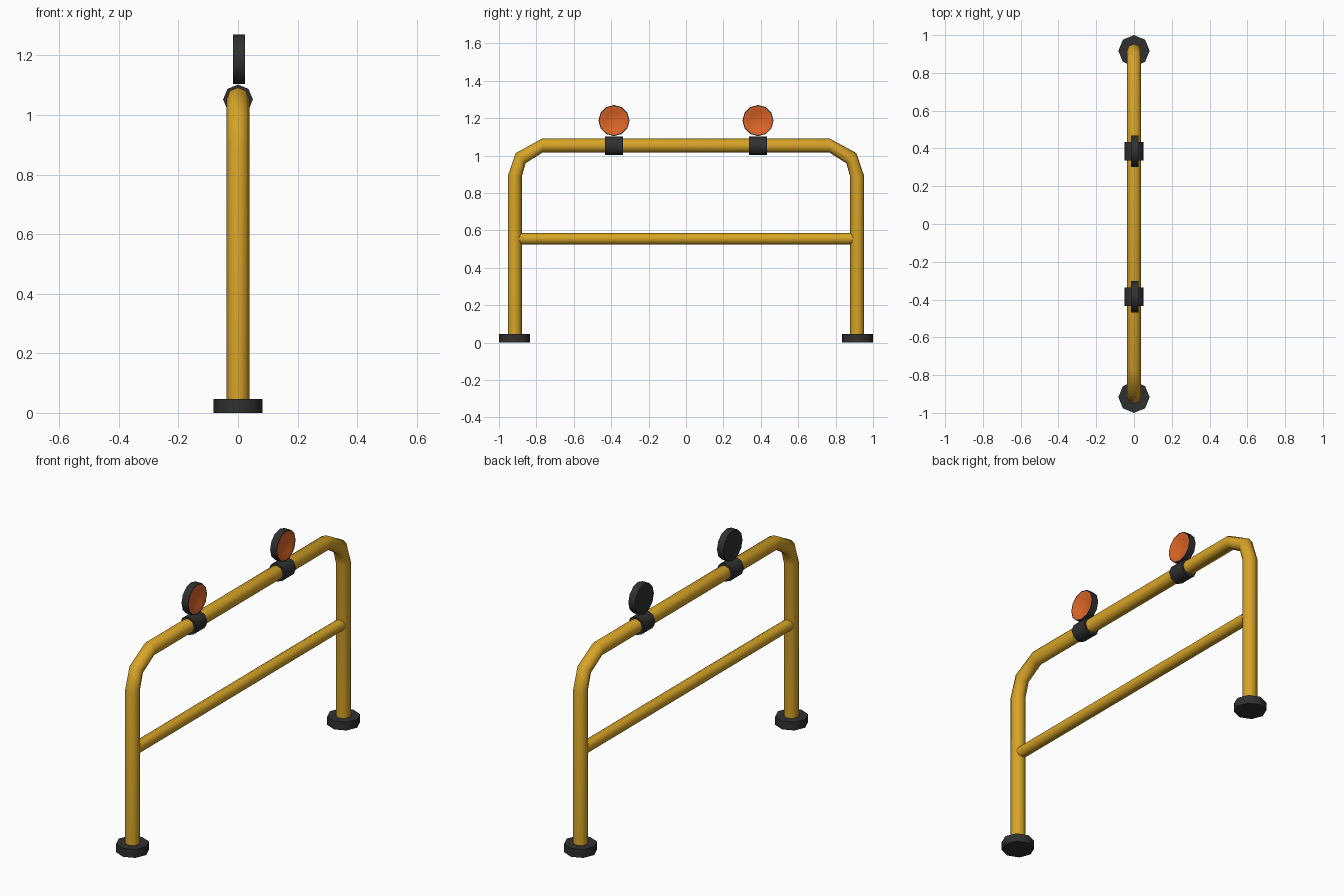
import bpy, bmesh, math
from mathutils import Vector

if "Cube" in bpy.data.objects:
    bpy.data.objects.remove(bpy.data.objects["Cube"])


def material(name, rgb):
    m = bpy.data.materials.new(name)
    m.diffuse_color = (*rgb, 1)
    m.use_nodes = True
    m.node_tree.nodes["Principled BSDF"].inputs["Base Color"].default_value = m.diffuse_color
    return m


YELLOW = material("safety yellow", (0.68, 0.37, 0.02))
BLACK = material("black rubber", (0.03, 0.03, 0.03))
ORANGE = material("orange reflector", (0.72, 0.13, 0.02))


def rings_mesh(name, rings, mats, rule=None, angle=50):
    """Skin a list of vertex rings, cap the ends, shade by angle."""
    bm = bmesh.new()
    loops = [[bm.verts.new(p) for p in r] for r in rings]
    n = len(loops[0])
    for k, (a, b) in enumerate(zip(loops, loops[1:])):
        for i in range(n):
            j = (i + 1) % n
            f = bm.faces.new((a[i], a[j], b[j], b[i]))
            f.material_index = rule(k) if rule else 0
    bm.faces.new(loops[0][::-1])
    end = bm.faces.new(loops[-1])
    end.material_index = rule(len(loops) - 1) if rule else 0
    bmesh.ops.recalc_face_normals(bm, faces=bm.faces)
    me = bpy.data.meshes.new(name)
    bm.to_mesh(me)
    bm.free()
    for m in mats:
        me.materials.append(m)
    ob = bpy.data.objects.new(name, me)
    bpy.context.collection.objects.link(ob)
    bpy.ops.object.select_all(action='DESELECT')
    bpy.context.view_layer.objects.active = ob
    ob.select_set(True)
    bpy.ops.object.shade_smooth_by_angle(angle=math.radians(angle))
    return ob


def ring(y, z, tilt, r, n=8, x=0):
    """Circle around a direction in the YZ plane; tilt 0 = along z, 90 = along y."""
    t = math.radians(tilt)
    side = Vector((0, math.cos(t), -math.sin(t)))
    return [Vector((x, y, z)) + r * (math.cos(a) * side + math.sin(a) * Vector((1, 0, 0)))
            for a in (2 * math.pi * i / n for i in range(n))]


# Bent main tube: one half of the path, then its mirror
half = [(0.915, 0.02, 0), (0.915, 0.89, 0), (0.884, 0.986, -45), (0.767, 1.054, -90)]
path = half + [(-y, z, -180 - t) for y, z, t in reversed(half)]
rings_mesh("hoop_tube", [ring(y, z, t, 0.038) for y, z, t in path], [YELLOW])

# Cross rail between the posts
rings_mesh("cross_rail", [ring(y, 0.555, 90, 0.031) for y in (-0.91, 0.91)], [YELLOW])


def disc_ring(y, x, r, n=12):
    return [Vector((x, y + r * math.cos(a), 1.187 + r * math.sin(a)))
            for a in (2 * math.pi * i / n for i in range(n))]


for s, tag in ((-1, "left"), (1, "right")):
    # Foot
    rings_mesh(f"foot_{tag}", [ring(s * 0.917, z, 0, 0.083) for z in (0, 0.046)], [BLACK])
    # Clamp around the top tube
    c = s * 0.385
    rings_mesh(f"clamp_{tag}", [ring(y, 1.052, 90, 0.05) for y in (c - 0.049, c + 0.049)], [BLACK])
    # Reflector: dark housing with a shallow orange dish facing +x
    dish = [(-0.016, 0.083), (0.023, 0.083), (0.023, 0.078), (0.012, 0.05), (0.006, 0.012)]
    rings_mesh(f"reflector_{tag}", [disc_ring(c, x, r) for x, r in dish],
               [BLACK, ORANGE], rule=lambda k: 1 if k >= 2 else 0)
